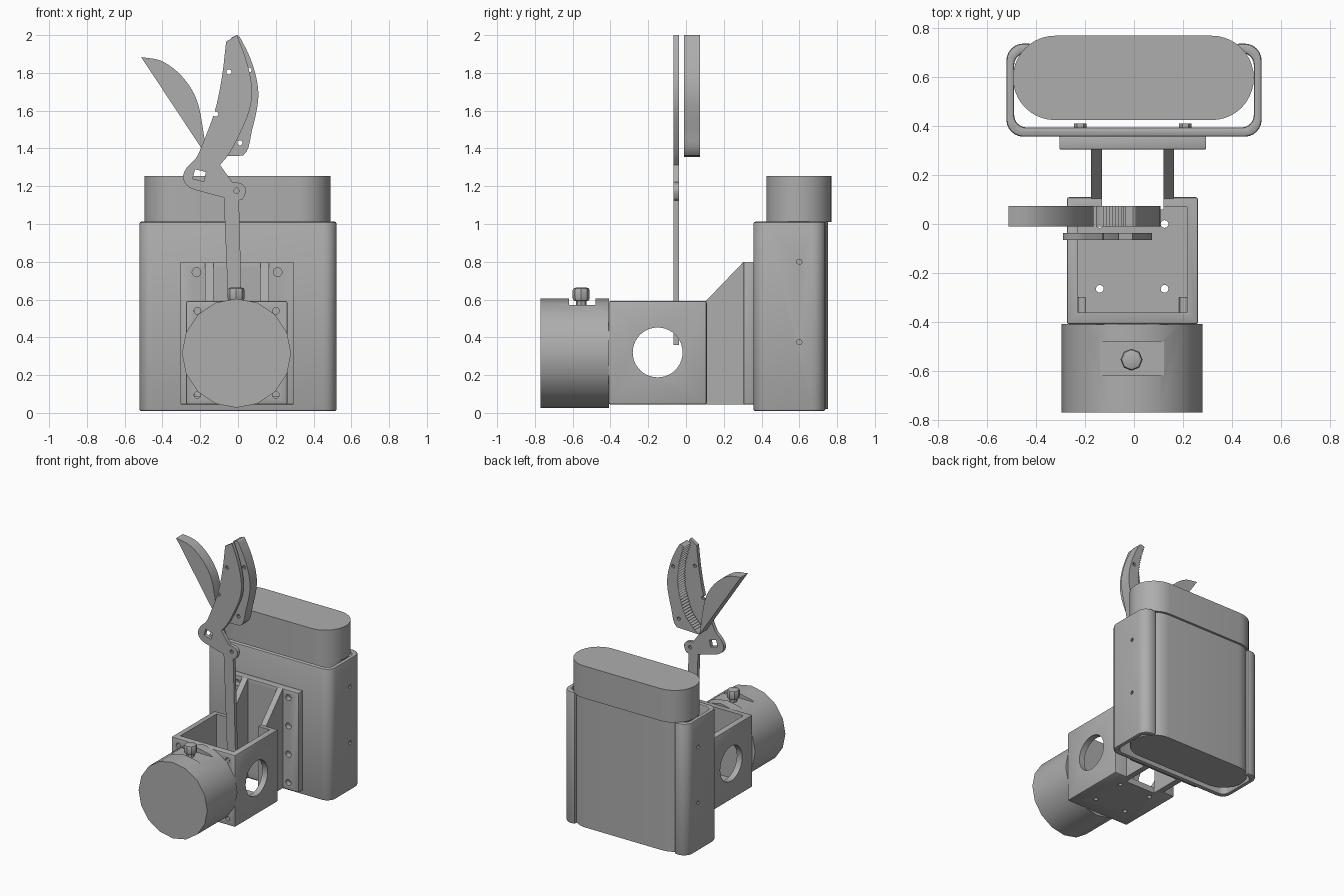
import bpy, bmesh, math
from mathutils import Vector

cube = bpy.data.objects.get("Cube")
if cube:
    bpy.data.objects.remove(cube)

grey = bpy.data.materials.new("plain_grey")
GREY = (0.42, 0.42, 0.42, 1)
grey.use_nodes = True
grey.diffuse_color = GREY
grey.node_tree.nodes["Principled BSDF"].inputs["Base Color"].default_value = GREY

ORDER = {"X": (2, 0, 1), "Y": (0, 2, 1), "Z": (0, 1, 2)}


def prism(name, pts, axis, lo, hi):
    """Extrude a flat outline along an axis from lo to hi."""
    bm = bmesh.new()
    verts = [bm.verts.new([(p[0], p[1], lo)[i] for i in ORDER[axis]]) for p in pts]
    face = bm.faces.new(verts)
    ext = bmesh.ops.extrude_face_region(bm, geom=[face])["geom"]
    move = Vector([(0, 0, hi - lo)[i] for i in ORDER[axis]])
    bmesh.ops.translate(bm, vec=move, verts=[e for e in ext if isinstance(e, bmesh.types.BMVert)])
    bmesh.ops.recalc_face_normals(bm, faces=bm.faces)
    mesh = bpy.data.meshes.new(name)
    bm.to_mesh(mesh)
    bm.free()
    mesh.materials.append(grey)
    ob = bpy.data.objects.new(name, mesh)
    bpy.context.collection.objects.link(ob)
    return ob


def block(name, x0, x1, y0, y1, z0, z1):
    return prism(name, [(x0, y0), (x1, y0), (x1, y1), (x0, y1)], "Z", z0, z1)


def rod(name, axis, a, b, r, lo, hi, n=16):
    turn = 2 * math.pi / n
    pts = [(a + r * math.cos(i * turn), b + r * math.sin(i * turn)) for i in range(n)]
    return prism(name, pts, axis, lo, hi)


def rounded(corners, steps=6):
    """Fillet polygon corners given as (x, y, radius)."""
    out = []
    for i, (x, y, r) in enumerate(corners):
        p = Vector((x, y))
        if r == 0:
            out.append(p)
            continue
        a = (Vector(corners[i - 1][:2]) - p).normalized()
        b = (Vector(corners[(i + 1) % len(corners)][:2]) - p).normalized()
        centre = p + (a + b) * r
        for k in range(steps + 1):
            t = k / steps * math.pi / 2
            out.append(centre - b * r * math.cos(t) - a * r * math.sin(t))
    return out


def smooth(pts, steps=5):
    """Pass a smooth open curve through the points."""
    p = [Vector(q) for q in pts]
    p = [2 * p[0] - p[1]] + p + [2 * p[-1] - p[-2]]
    out = []
    for a, b, c, d in zip(p, p[1:], p[2:], p[3:]):
        for k in range(steps):
            t = k / steps
            out.append(0.5 * (2 * b + (c - a) * t + (2 * a - 5 * b + 4 * c - d) * t ** 2
                              + (3 * b - a - 3 * c + d) * t ** 3))
    return out + [p[-2]]


def finish(ob, bevel=0, cutters=()):
    """Bake a bevel and boolean cuts into the mesh, then drop the cutters."""
    if bevel:
        m = ob.modifiers.new("bevel", "BEVEL")
        m.width, m.segments, m.limit_method, m.angle_limit = bevel, 2, "ANGLE", math.radians(50)
    for c in cutters:
        m = ob.modifiers.new("cut", "BOOLEAN")
        m.operation, m.solver, m.object = "DIFFERENCE", "EXACT", c
    bpy.context.view_layer.update()
    baked = bpy.data.meshes.new_from_object(ob.evaluated_get(bpy.context.evaluated_depsgraph_get()))
    ob.modifiers.clear()
    ob.data = baked
    for c in cutters:
        bpy.data.objects.remove(c)


# Battery: narrower body with a cap standing above the holder
def stadium(x0, x1, y0, y1):
    r = (y1 - y0) / 2 - 0.0005
    return rounded([(x0, y0, r), (x1, y0, r), (x1, y1, r), (x0, y1, r)], 10)


prism("battery_body", stadium(-0.485, 0.48, 0.425, 0.753), "Z", 0.02, 1.02)
prism("battery_cap", stadium(-0.495, 0.49, 0.425, 0.77), "Z", 1.01, 1.255)

# Battery holder: sleeve open at the back
half = [(0.42, 0.70, 0), (0.42, 0.738, 0), (0.522, 0.738, 0.07), (0.522, 0.357, 0.07)]
inner = [(0.49, 0.395, 0.05), (0.49, 0.70, 0.05)]


def flip(pts):
    return [(-x, y, r) for x, y, r in reversed(pts)]


holder = prism("battery_holder", rounded(half + flip(half) + flip(inner)[:1] + flip(inner)[1:] + inner),
               "Z", 0.01, 1.012)
finish(holder, 0.01, [rod("cutter", "X", 0.6, z, 0.014, -1, 1, 10) for z in (0.375, 0.80)])

# Mounting plate with two rows of screw holes, and screw ends inside the holder
ROWS = [(x, z) for x in (-0.22, 0.21) for z in (0.1, 0.315, 0.53, 0.745)]
plate = block("mounting_plate", -0.305, 0.295, 0.305, 0.36, 0.045, 0.80)
finish(plate, 0.004, [rod("cutter", "Y", x, z, 0.023, 0.2, 0.345) for x, z in ROWS])
for x, z in ROWS:
    rod("holder_screw", "Y", x, z, 0.025, 0.39, 0.41, 6)

# Gusset arms between plate and motor box
for x0, x1 in ((-0.175, -0.13), (0.12, 0.163)):
    prism("gusset_arm", [(0.09, 0.045), (0.09, 0.59), (0.105, 0.592), (0.305, 0.80), (0.31, 0.045)],
          "X", x0, x1)

# Motor box: open top, open back middle, round side windows, screw holes
box = block("motor_box", -0.275, 0.262, -0.41, 0.11, 0.045, 0.592)
cuts = [block("cutter", -0.23, 0.217, -0.362, 0.07, 0.09, 1),
        block("cutter", -0.13, 0.12, 0.06, 0.3, -1, 1.1),
        rod("cutter", "X", -0.15, 0.32, 0.132, -1, 1, 40)]
cuts += [rod("cutter", "Z", x, y, 0.016, -1, 0.2, 12) for x in (-0.14, 0.125) for y in (-0.265, 0)]
cuts += [rod("cutter", "Y", x, z, 0.018, -1, -0.3, 12) for x in (-0.215, 0.2) for z in (0.095, 0.54)]
finish(box, 0.01, cuts)

# Motor with a flat notch on top for the clamp bolt
motor = rod("motor", "Y", -0.008, 0.316, 0.289, -0.77, -0.408, 16)
finish(motor, 0, [block("cutter", -0.3, 0.3, -0.62, -0.48, 0.57, 1)])
rod("bolt_shank", "Z", -0.01, -0.555, 0.027, 0.55, 0.61, 8)
head = rod("bolt_head", "Z", -0.01, -0.555, 0.045, 0.592, 0.663, 8)
finish(head, 0.014)

# Fixed blade and its long arm, cut from one sheet
left_edge = smooth([(-0.075, 1.14), (-0.18, 1.168), (-0.26, 1.195), (-0.291, 1.245), (-0.27, 1.30),
                    (-0.222, 1.35), (-0.185, 1.43), (-0.122, 1.60), (-0.085, 1.78), (-0.063, 1.965)])
right_edge = smooth([(-0.006, 2.0), (0.026, 1.92), (0.058, 1.815), (0.074, 1.71), (0.063, 1.61),
                     (0.02, 1.50), (-0.042, 1.38), (-0.095, 1.312)])
boss = smooth([(-0.03, 1.222), (0.02, 1.213), (0.042, 1.18), (0.027, 1.135), (0.005, 1.125)])
sheet = prism("fixed_blade_and_arm",
              [(0.025, 0.36), (-0.045, 0.36), (-0.053, 0.6)] + left_edge + right_edge + boss,
              "Y", -0.065, -0.037)
square = [(-0.24, 1.24), (-0.18, 1.225), (-0.17, 1.275), (-0.227, 1.29)]
finish(sheet, 0, [prism("cutter", square, "Y", -0.2, 0)]
       + [rod("cutter", "Y", x, z, 0.014, -0.2, 0, 10)
          for x, z in ((-0.008, 1.176), (-0.048, 1.805), (-0.118, 1.582))])

# Thick backing jaw with a toothed inner edge
outer = smooth([(-0.155, 1.355), (0.026, 1.362), (0.075, 1.50), (0.106, 1.65), (0.10, 1.76),
                (0.064, 1.88), (0.012, 1.985), (-0.005, 2.0)])
teeth = smooth([(-0.037, 1.985), (0.0, 1.85), (0.012, 1.71), (-0.005, 1.60), (-0.053, 1.47),
                (-0.14, 1.37)], 14)
teeth = [p + Vector((0.012 * (i % 2), 0)) for i, p in enumerate(teeth)]
jaw = prism("toothed_jaw", outer[5:] + teeth + [(-0.155, 1.355)], "Y", -0.01, 0.073)
finish(jaw, 0, [rod("cutter", "Y", x, z, 0.014, -0.2, 0.3, 10) for x, z in ((0.058, 1.815), (0.01, 1.43))])

# Moving blade, leaf shaped
leaf = smooth([(-0.513, 1.884), (-0.41, 1.865), (-0.32, 1.805), (-0.25, 1.72), (-0.21, 1.63),
               (-0.185, 1.50), (-0.165, 1.358)])
prism("moving_blade", leaf, "Y", -0.01, 0.073)

# Smooth the round surfaces, keep edges sharp
bpy.ops.object.select_all(action="DESELECT")
for ob in bpy.context.scene.objects:
    if ob.type == "MESH":
        ob.select_set(True)
        bpy.context.view_layer.objects.active = ob
bpy.ops.object.shade_smooth_by_angle(angle=math.radians(30))
